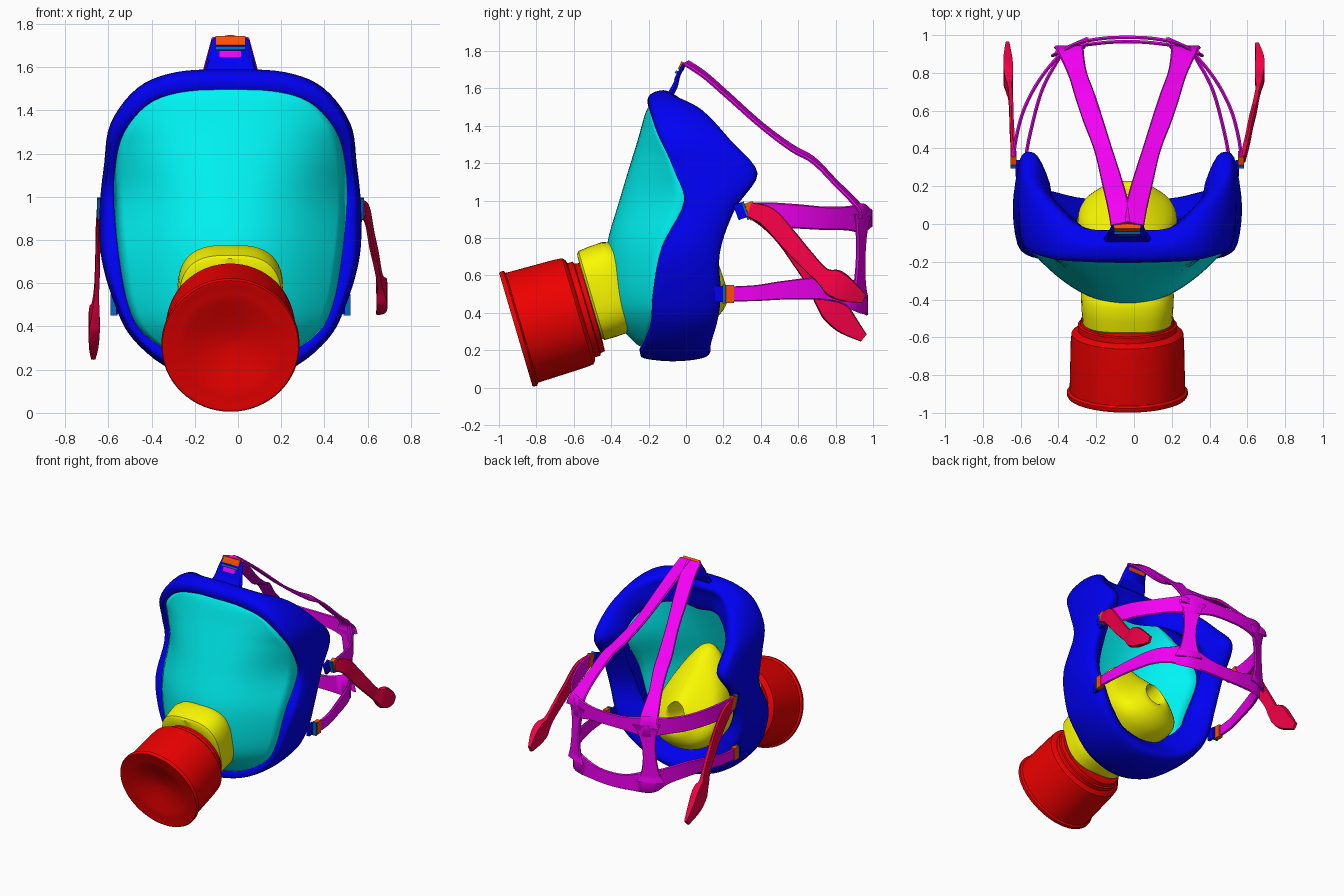
import bpy, bmesh, math
from mathutils import Vector as V

if "Cube" in bpy.data.objects:
    bpy.data.objects.remove(bpy.data.objects["Cube"])

CX = -0.035  # centre line of the mask body
COL = dict(red=(.85, 0, 0), blue=(.0, .0, .9), cyan=(0, .9, .9), yellow=(.95, .95, 0),
           magenta=(.9, 0, .9), crimson=(.9, 0, .06), orange=(1, .08, 0), steel=(0, .15, .55))
MATS = {}
for k, c in COL.items():
    MATS[k] = bpy.data.materials.new(k)
    MATS[k].diffuse_color = (*c, 1)


def spline(p, n, closed=False):
    """Catmull-Rom through tuples of any size."""
    p = [tuple(q) for q in p]
    m, out = len(p), []
    for i in range(m if closed else m - 1):
        if closed:
            a, b, c, d = (p[(i + k) % m] for k in (-1, 0, 1, 2))
        else:
            a, b, c, d = p[max(i - 1, 0)], p[i], p[i + 1], p[min(i + 2, m - 1)]
        for j in range(n):
            t = j / n
            out.append(tuple(.5 * (2 * B + (C - A) * t + (2 * A - 5 * B + 4 * C - D) * t * t
                       + (3 * B - A - 3 * C + D) * t ** 3) for A, B, C, D in zip(a, b, c, d)))
    return out if closed else out + [p[-1]]


def loft(name, col, rows, loop_u=False, loop_v=True, caps=False, angle=40):
    """Skin a list of point rows into one smooth-shaded object."""
    bm = bmesh.new()
    vs = [[bm.verts.new(p) for p in r] for r in rows]
    nu, nv = len(vs), len(vs[0])
    for i in range(nu if loop_u else nu - 1):
        for j in range(nv if loop_v else nv - 1):
            a, b = vs[i], vs[(i + 1) % nu]
            k = (j + 1) % nv
            bm.faces.new((a[j], a[k], b[k], b[j]))
    if caps:
        bm.faces.new(vs[0])
        bm.faces.new(vs[-1])
    bmesh.ops.remove_doubles(bm, verts=bm.verts, dist=1e-4)
    bmesh.ops.recalc_face_normals(bm, faces=bm.faces)
    me = bpy.data.meshes.new(name)
    bm.to_mesh(me)
    bm.free()
    ob = bpy.data.objects.new(name, me)
    bpy.context.collection.objects.link(ob)
    me.materials.append(MATS[col])
    bpy.ops.object.select_all(action='DESELECT')
    ob.select_set(True)
    bpy.context.view_layer.objects.active = ob
    bpy.ops.object.shade_smooth_by_angle(angle=math.radians(angle))
    return ob


def ring(y, z, up, a, h, taper=0, e=2, n=48):
    """Superellipse section in the plane of x and up=(y,z)."""
    out = []
    for i in range(n):
        t = 2 * math.pi * i / n
        c, s = (math.copysign(abs(f) ** (2 / e), f) for f in (math.cos(t), math.sin(t)))
        out.append((CX + a * (1 - taper * s) * c, y + up[0] * h * s, z + up[1] * h * s))
    return out


def ribbon(name, col, pts, side, n=6):
    """Flat strap; pts are (x, y, z, width, thickness)."""
    p = spline(pts, n)
    rows = []
    for i, q in enumerate(p):
        t = (V(p[min(i + 1, len(p) - 1)][:3]) - V(p[max(i - 1, 0)][:3])).normalized()
        nrm = t.cross(V(side)).normalized()
        w = nrm.cross(t) * q[3] / 2
        nrm *= q[4] / 2
        c = V(q[:3])
        rows.append([c + w * .9 + nrm, c + w, c + w * .9 - nrm, c - w * .9 - nrm, c - w, c - w * .9 + nrm])
    return loft(name, col, rows, caps=True, angle=50)


def box(name, col, c, size, rot=0):
    bpy.ops.mesh.primitive_cube_add(size=1, location=c, rotation=(rot, 0, 0))
    ob = bpy.context.object
    ob.name, ob.scale = name, size
    ob.data.materials.append(MATS[col])
    b = ob.modifiers.new("round", 'BEVEL')
    b.width, b.segments = .006, 2


# Half outline, top to bottom: visor edge x,y,z, outer edge x,z, back y, visor centre y, flap depth
ST = [(0, -.195, 1.49, 0, 1.59, -.03, -.2, .25), (.2, -.19, 1.485, .25, 1.578, -.02, -.203, .25),
      (.36, -.175, 1.44, .43, 1.505, .1, -.22, .23), (.47, -.13, 1.33, .555, 1.34, .24, -.25, .19),
      (.52, -.055, 1.2, .585, 1.15, .38, -.29, .17), (.535, 0, 1.0, .605, .95, .26, -.35, .17),
      (.515, -.12, .75, .598, .72, .18, -.418, .18), (.47, -.165, .5, .535, .5, .185, -.415, .2),
      (.39, -.175, .36, .45, .34, .17, -.37, .22), (.2, -.215, .25, .27, .2, .135, -.275, .22),
      (0, -.235, .225, 0, .14, .13, -.24, .22)]

# Face seal: rolled section swept round the outline
full = ST + [(-s[0], s[1], s[2], -s[3], *s[4:]) for s in ST[-2:0:-1]]
rows = []
for fx, fy, fz, ox, oz, by, _, flap in spline(full, 5, True):
    d = V((-ox, min(max(oz, .6), 1.1) - oz)).normalized()
    o = V((ox, oz))
    w = by - fy
    sec = [(fx, fy, fz), ((fx + ox) / 2, fy - .01, (fz + oz) / 2)]
    for dep, y in ((.015, fy + .015), (0, fy + .45 * w), (.015, by - .05), (.05, by), (.11, by - .02),
                   (flap, by - .35 * w), (flap - .015, by - .48 * w), (.09, fy + .3 * w)):
        q = o + d * dep
        sec.append((q.x, y, q.y))
    rows.append([(x + CX, y, z) for x, y, z in spline(sec, 3, True)])
loft("face_seal", "blue", rows, loop_u=True, angle=60)

# Visor: bulged panel inside the outline
rows = []
for fx, fy, fz, _, _, _, yc, _ in spline(ST, 4):
    p = 2 + min(max(fz - .7, 0), .5)
    rows.append([(CX + fx * k / 12, yc + (fy - yc) * abs(k / 12) ** p, fz) for k in range(-12, 13)])
visor = loft("visor", "cyan", rows, loop_v=False)
sol = visor.modifiers.new("thickness", 'SOLIDIFY')
sol.thickness, sol.offset = .012, 0

# Filter canister turned on a tilted axis
AX, UP = (.959, .283), (-.283, .959)
def on_axis(t, u=0):
    return -.91 + AX[0] * t + UP[0] * u, .31 + AX[1] * t + UP[1] * u
prof = [(.06, .001), (.055, .06), (.035, .14), (.014, .21), (.005, .25), (.005, .285), (0, .3), (0, .315),
        (.008, .32), (.025, .32), (.034, .306), (.3, .3), (.345, .296), (.36, .28), (.365, .262),
        (.395, .262), (.4, .25), (.425, .245), (.43, .15), (.46, .14)]
loft("filter_canister", "red", [ring(*on_axis(t), UP, r, r, n=64) for t, r in prof], caps=True, angle=35)

# Square-rounded connector in front of the visor
prof = [(.425, .06, .17, .17), (.428, .06, .225, .235), (.44, .06, .238, .248), (.5, .063, .243, .252),
        (.575, .066, .246, .252), (.605, .07, .235, .238), (.66, .08, .21, .2)]
loft("filter_connector", "yellow", [ring(*on_axis(t, u), UP, a, h, 0, 2.9) for t, u, a, h in prof],
     caps=True)

# Inner nose cup with its opening: y, z, tilt, half width, half height, taper
cup = [(-.34, .5, .28, .18, .19, 0), (-.24, .58, .3, .22, .29, .1), (-.13, .66, .33, .24, .37, .32),
       (-.01, .66, .36, .245, .34, .42), (.08, .63, .38, .215, .26, .42), (.15, .61, .36, .155, .18, .32),
       (.188, .61, .34, .1, .12, .2), (.175, .63, .3, .07, .09, .1), (.1, .62, .3, .06, .085, 0),
       (0, .61, .3, .055, .08, 0)]
loft("nose_cup", "yellow", [ring(y, z, (-s, math.sqrt(1 - s * s)), a, h, tp)
     for y, z, s, a, h, tp in spline(cup, 4)], caps=True, angle=60)

# Top tab and its buckle
ribbon("top_tab", "blue", [(CX, -.1, 1.54, .27, .04), (CX, -.06, 1.61, .23, .03),
                           (CX, -.04, 1.67, .2, .022), (CX, -.008, 1.73, .17, .02)], (1, 0, 0))
box("top_buckle", "orange", (CX, -.02, 1.718), (.14, .03, .045), -.42)
box("top_buckle_bar", "steel", (CX, -.047, 1.685), (.14, .02, .016), -.42)
box("top_strap_end", "magenta", (CX, -.052, 1.66), (.1, .012, .03), -.42)

# Back straps running round the head from side to side
def around(name, half):
    pts = [(CX + x, y, z, w, .018) for x, y, z, w in half]
    pts += [(CX - x, y, z, w, .018) for x, y, z, w in half[-2::-1]]
    ribbon(name, "magenta", pts, (0, 0, 1))
around("upper_head_strap", [(.605, .33, .95, .08), (.59, .45, .925, .13), (.55, .6, .915, .13),
       (.48, .74, .905, .125), (.39, .86, .905, .13), (.295, .945, .905, .16), (.15, .98, .905, .11),
       (0, .988, .905, .1)])
around("lower_head_strap", [(.545, .22, .5, .08), (.535, .37, .505, .085), (.505, .52, .52, .1),
       (.455, .7, .53, .12), (.39, .83, .515, .13), (.315, .925, .485, .17), (.15, .957, .45, .12),
       (0, .965, .44, .11)])

for s, side in ((-1, "left"), (1, "right")):
    X = lambda d: CX + s * d
    # Crown strap and rear upright
    ribbon(side + "_crown_strap", "magenta",
           [(X(x), y, z, w, .018) for x, y, z, w in
            ((.035, 0, 1.737, .11), (.05, .1, 1.67, .115), (.08, .22, 1.565, .11), (.13, .4, 1.405, .095),
             (.185, .56, 1.285, .105), (.225, .68, 1.215, .105), (.265, .8, 1.095, .1), (.3, .92, .97, .14),
             (.305, .935, .9, .17))], (1, 0, -s * .25))
    ribbon(side + "_rear_upright", "magenta",
           [(X(x), y, z, w, .018) for x, y, z, w in
            ((.295, .945, .92, .2), (.3, .938, .83, .125), (.31, .934, .7, .095), (.315, .93, .57, .125),
             (.315, .928, .48, .2))], (1, -s * .45, 0))
    # Side buckles with anchor tabs
    for nm, x, y, z, r in (("upper", .602, .33, .945, .35), ("lower", .54, .215, .5, 0)):
        box(f"{side}_{nm}_anchor", "blue", (X(x - .02), y - .035, z), (.02, .06, .085), r)
        box(f"{side}_{nm}_buckle", "orange", (X(x), y + .02, z), (.032, .045, .095), r)
        box(f"{side}_{nm}_buckle_bar", "steel", (X(x), y - .012, z), (.032, .014, .1), r)

# Loose pull tails with paddle ends
T = ((.08, .022), (.11, .022), (.11, .022), (.1, .022), (.09, .022), (.1, .035), (.15, .05), (.13, .045), (.05, .02))
RT = ((.575, .34, .95), (.6, .44, .91), (.62, .54, .8), (.64, .62, .71), (.655, .7, .625), (.66, .74, .59),
      (.665, .79, .56), (.665, .86, .52), (.65, .95, .475))
LT = ((-.64, .34, .95), (-.643, .44, .9), (-.648, .53, .81), (-.65, .61, .69), (-.655, .69, .56),
      (-.66, .73, .48), (-.665, .78, .43), (-.668, .85, .35), (-.67, .95, .265))
for nm, path in (("right", RT), ("left", LT)):
    ribbon(nm + "_pull_tail", "crimson", [(*p, *t) for p, t in zip(path, T)], (0, .6, .8))

for m in bpy.data.materials:
    if m.users and not m.is_grease_pencil:
        m.use_nodes = True
        m.node_tree.nodes["Principled BSDF"].inputs["Base Color"].default_value = m.diffuse_color
